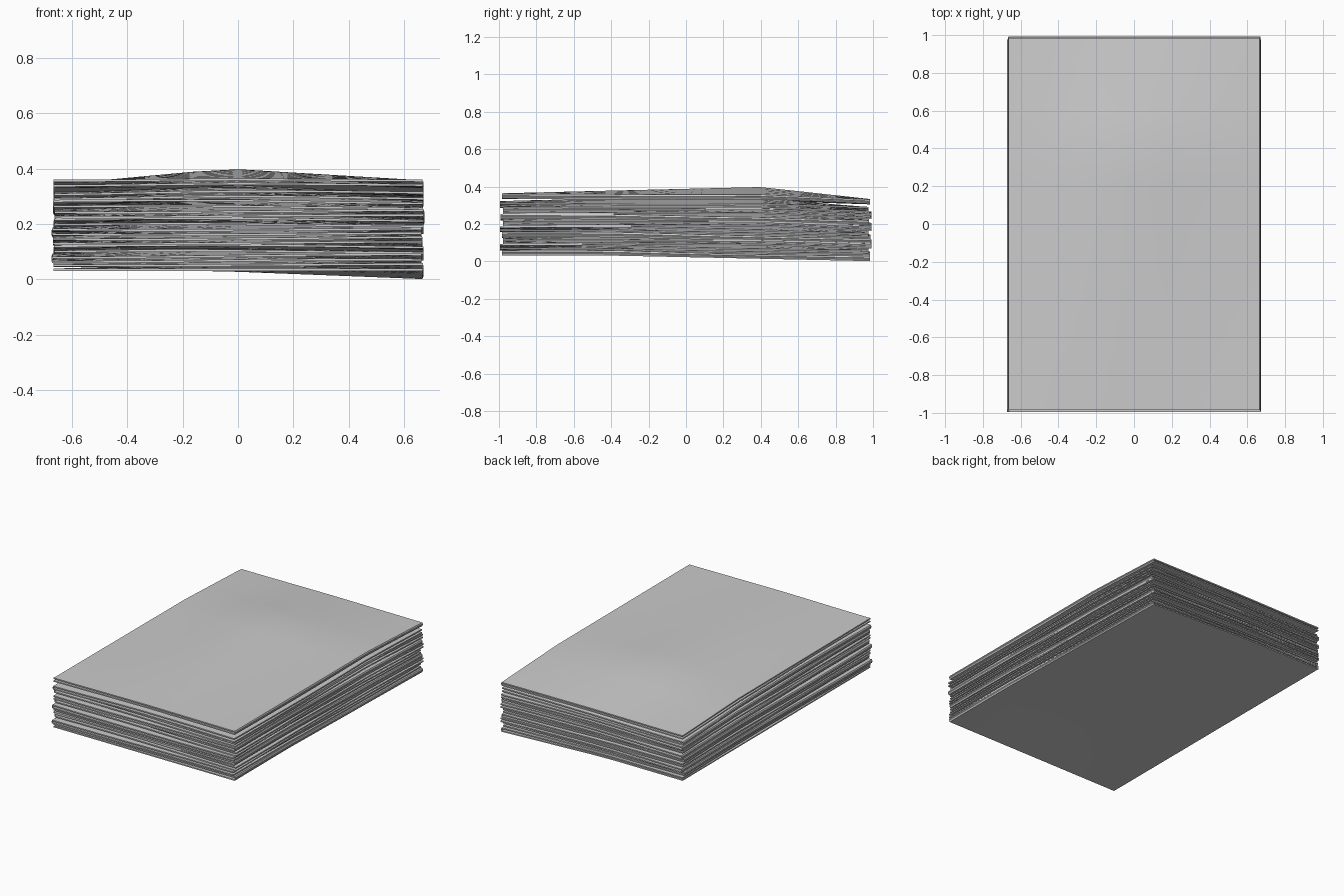
import bpy, bmesh, random
from math import sin, pi

if "Cube" in bpy.data.objects:
    bpy.data.objects.remove(bpy.data.objects["Cube"])

random.seed(4)
W, L = 0.665, 0.985          # half width and half length of a paper
N = 10                       # folded papers in the stack
THICK = 0.008
NX, NY = 8, 10


def lerp_points(pts, x):
    for (x0, y0), (x1, y1) in zip(pts, pts[1:]):
        if x <= x1:
            return y0 + (y1 - y0) * (x - x0) / (x1 - x0)
    return pts[-1][1]


def top_height(x, y):
    # creased hump peaking toward the back
    base = lerp_points([(-1, .36), (.4, .355), (1, .33)], y)
    across = lerp_points([(-.67, 0), (-.5, .05), (-.04, 1), (.67, .05)], x)
    along = lerp_points([(-1, .004), (-.6, .016), (.4, .045), (1, .002)], y)
    return base + across * along


def bottom_height(x, y):
    # lowest sheet sags at its back right corner
    sag = .03 * max(0, (x + .1) / .77) * max(0, (y + .4) / 1.4)
    lift = .015 * (1 - (x / .67) ** 2) * (1 - y ** 2)
    return .031 - sag + lift * .8


def folded_paper(index):
    bm = bmesh.new()
    ox, oy = random.uniform(-.005, .005), random.uniform(-.012, .012)
    side = 1 if index % 3 else -1
    phase, amp = random.uniform(0, 6), .004
    if index in (0, N - 1):
        ox = oy = amp = 0
    # two leaves joined along one long edge
    path = [(1 - 2 * i / NX, 0) for i in range(NX + 1)]
    path += [(-1.006, .5)]
    path += [(-1 + 2 * i / NX, 1) for i in range(NX + 1)]
    rows = []
    for j in range(NY + 1):
        v = -1 + 2 * j / NY
        row = []
        for u, leaf in path:
            x, y = side * u * W, v * L
            low, high = bottom_height(x, y), top_height(x, y)
            spread = .56 + .1 * sin(phase + 2 * x + 3 * y)
            if index == N - 1:
                t = 1 - (1 - leaf) * spread / N
            else:
                t = (index + leaf * spread) / N
            z = low + (high - THICK - low) * t
            z += amp * sin(phase + 3 * x + 2.3 * y) * (1 - leaf * .3)
            row.append(bm.verts.new((x + ox, y + oy, z)))
        rows.append(row)
    for a, b in zip(rows, rows[1:]):
        for i in range(len(path) - 1):
            f = bm.faces.new((a[i], a[i + 1], b[i + 1], b[i]))
            f.smooth = True
    bmesh.ops.recalc_face_normals(bm, faces=bm.faces)
    # give the leaves thickness by extruding upward
    result = bmesh.ops.extrude_face_region(bm, geom=bm.faces[:], use_keep_orig=True)
    moved = [g for g in result["geom"] if isinstance(g, bmesh.types.BMVert)]
    bmesh.ops.translate(bm, verts=moved, vec=(0, 0, THICK))
    bmesh.ops.recalc_face_normals(bm, faces=bm.faces)
    mesh = bpy.data.meshes.new("folded_paper")
    bm.to_mesh(mesh)
    bm.free()
    obj = bpy.data.objects.new(f"folded_paper_{index + 1}", mesh)
    bpy.context.collection.objects.link(obj)
    bpy.ops.object.select_all(action='DESELECT')
    bpy.context.view_layer.objects.active = obj
    obj.select_set(True)
    bpy.ops.object.shade_smooth_by_angle(angle=pi / 6)


# stack of papers
for k in range(N):
    folded_paper(k)
